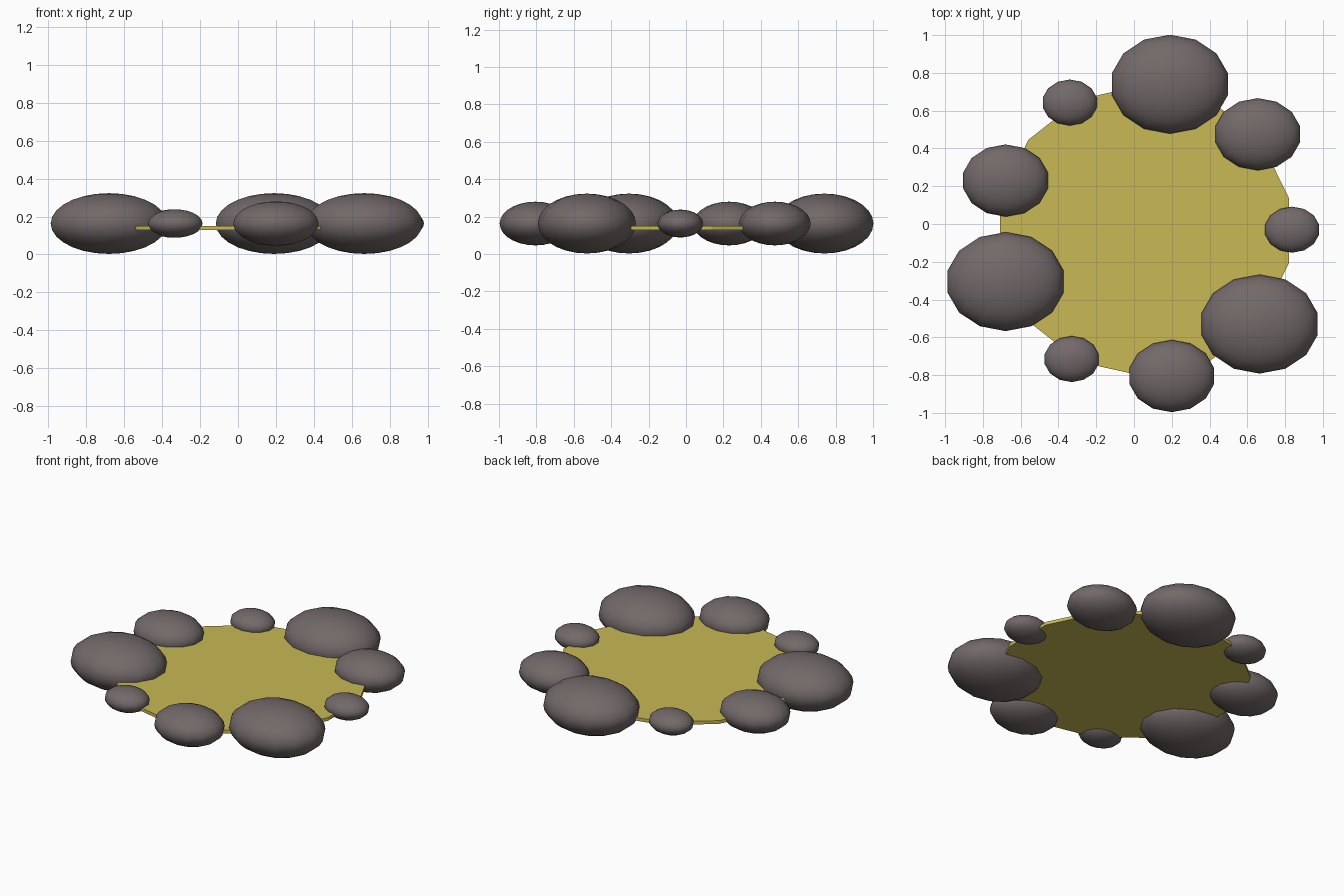
import bpy, bmesh
from mathutils import Matrix

if "Cube" in bpy.data.objects:
    bpy.data.objects.remove(bpy.data.objects["Cube"], do_unlink=True)

SIDES = 14


def material(name, rgb):
    m = bpy.data.materials.new(name)
    m.use_nodes = True
    m.diffuse_color = (*rgb, 1)
    m.node_tree.nodes["Principled BSDF"].inputs["Base Color"].default_value = (*rgb, 1)
    return m


def make_object(name, bm, mat, location, smooth):
    mesh = bpy.data.meshes.new(name)
    for f in bm.faces:
        f.smooth = smooth
    bm.to_mesh(mesh)
    bm.free()
    mesh.materials.append(mat)
    ob = bpy.data.objects.new(name, mesh)
    ob.location = location
    bpy.context.collection.objects.link(ob)
    return ob


stone_mat = material("stone grey", (0.17, 0.14, 0.14))
sand_mat = material("sand yellow", (0.58, 0.48, 0.09))

# Flat sandy floor inside the ring
bm = bmesh.new()
bmesh.ops.create_cone(bm, cap_ends=True, segments=SIDES, radius1=1, radius2=1, depth=1)
bmesh.ops.scale(bm, vec=(0.785, 0.772, 0.022), verts=bm.verts)
make_object("sand_floor", bm, sand_mat, (0.055, -0.035, 0.14), False)

# Ring of squashed stones in three sizes
stones = {
    "large_stone": (1.0, [(0.19, 0.74), (-0.68, -0.305), (0.665, -0.53)]),
    "medium_stone": (0.73, [(0.655, 0.475), (-0.68, 0.23), (0.2, -0.805)]),
    "small_stone": (0.465, [(-0.34, 0.643), (0.837, -0.03), (-0.33, -0.715)]),
}
for name, (size, spots) in stones.items():
    for i, (x, y) in enumerate(spots, 1):
        bm = bmesh.new()
        bmesh.ops.create_uvsphere(bm, u_segments=SIDES, v_segments=SIDES, radius=size,
                                  matrix=Matrix.Diagonal((0.315, 0.262, 0.16, 1)))
        make_object(f"{name}_{i}", bm, stone_mat, (x, y, 0.163), True)
